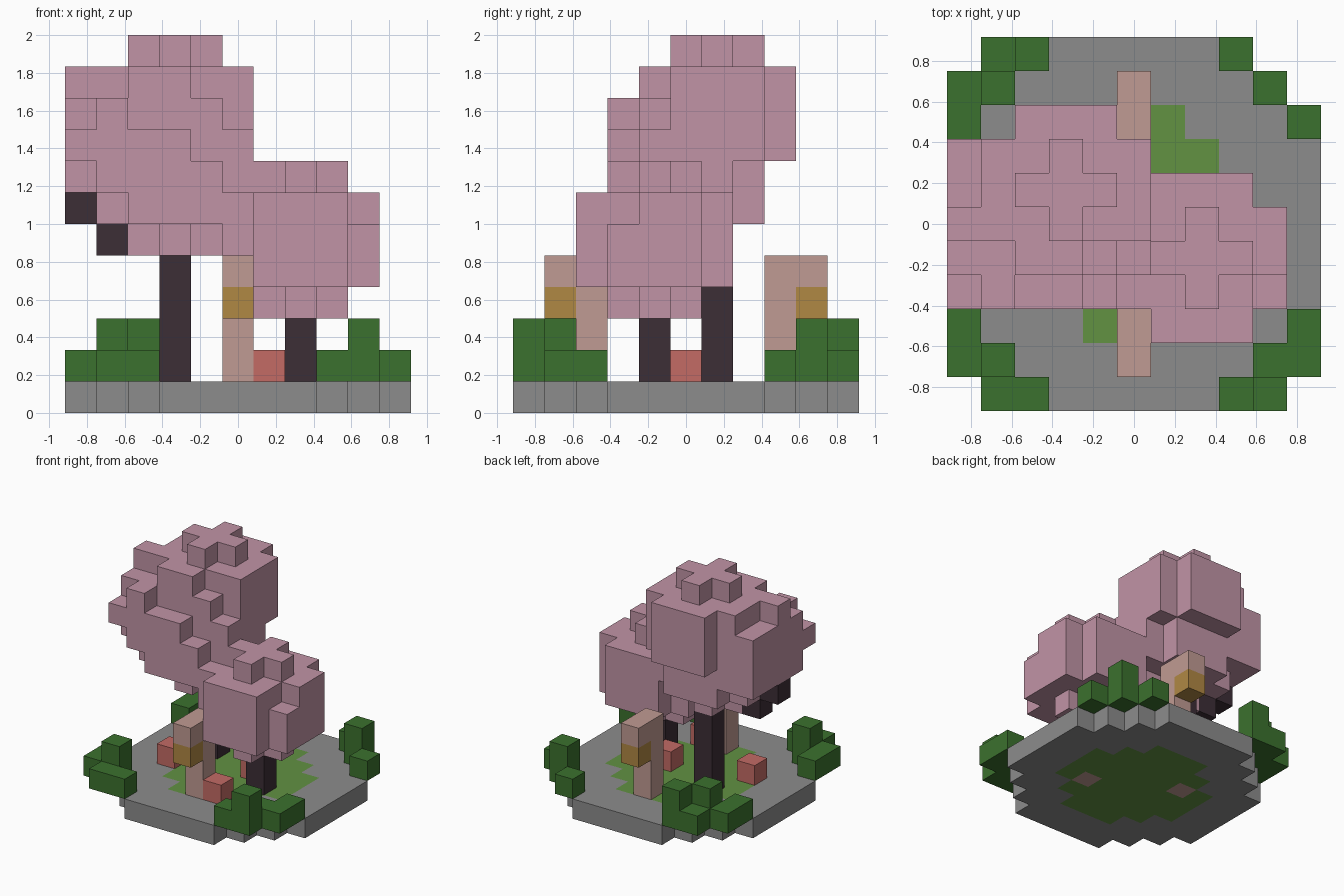
import bpy, bmesh
from mathutils import Vector

U = 1 / 6  # edge length of one block

if "Cube" in bpy.data.objects:
    bpy.data.objects.remove(bpy.data.objects["Cube"], do_unlink=True)


def material(name, rgb):
    """Flat material from 0-255 display values, stored as linear."""
    lin = [((c / 255 + 0.055) / 1.055) ** 2.4 for c in rgb] + [1]
    m = bpy.data.materials.new(name)
    m.use_nodes = True
    m.diffuse_color = lin
    bsdf = m.node_tree.nodes["Principled BSDF"]
    bsdf.inputs["Base Color"].default_value = lin
    bsdf.inputs["Roughness"].default_value = 0.9
    return m


STONE = material("stone_grey", (140, 140, 140))
GRASS = material("grass_green", (98, 146, 66))
HEDGE = material("hedge_green", (59, 113, 46))
BLOSSOM = material("blossom_pink", (193, 148, 166))
BARK = material("dark_bark", (60, 46, 54))
WOOD = material("pale_wood", (192, 155, 147))
LAMP = material("lamp_ochre", (176, 136, 68))
RED = material("seat_red", (195, 107, 101))


def blocks(name, cells, mats, pick=lambda c: 0):
    """Build the outer skin of a set of unit blocks."""
    cells = set(cells)
    bm = bmesh.new()
    for cell in sorted(cells):
        centre = Vector(cell) + Vector((0, 0, 0.5))
        for axis in range(3):
            for sign in (-1, 1):
                n = Vector((0, 0, 0))
                n[axis] = sign
                if tuple(int(a + b) for a, b in zip(cell, n)) in cells:
                    continue
                a, b = Vector((0, 0, 0)), Vector((0, 0, 0))
                a[(axis + 1) % 3] = 0.5
                b[(axis + 2) % 3] = 0.5 * sign
                mid = centre + n * 0.5
                ring = (mid - a - b, mid + a - b, mid + a + b, mid - a + b)
                face = bm.faces.new([bm.verts.new(p * U) for p in ring])
                face.material_index = pick(cell)
    bmesh.ops.remove_doubles(bm, verts=bm.verts, dist=U / 100)
    mesh = bpy.data.meshes.new(name)
    bm.to_mesh(mesh)
    bm.free()
    for m in mats:
        mesh.materials.append(m)
    obj = bpy.data.objects.new(name, mesh)
    bpy.context.collection.objects.link(obj)
    return obj


def ball(cx, cy, cz):
    """Five-block-wide rounded cluster."""
    r = range(-2, 3)
    return {(cx + i, cy + j, cz + k) for i in r for j in r for k in r
            if i * i + j * j + k * k <= 6 and
            not (abs(k) == 2 and abs(i) + abs(j) > 1)}


def column(x, y, z0, z1):
    return {(x, y, z) for z in range(z0, z1)}


# Round stone base with a grass patch and root blocks
span = range(-5, 6)
disc = [(x, y, 0) for x in span for y in span if x * x + y * y <= 30]
roots = [(-2, 1), (2, -1)]


def ground_colour(c):
    if c[:2] in roots:
        return 2
    return 1 if c[0] ** 2 + c[1] ** 2 <= 10 else 0


blocks("base", disc, [STONE, GRASS, WOOD], ground_colour)

# Trunks and side branch
branch = {(-4, 0, 5), (-5, 0, 6)}
blocks("tall_tree_trunk", column(-2, 1, 1, 5), [BARK])
blocks("tall_tree_branch", branch, [BARK])
blocks("small_tree_trunk", column(2, -1, 1, 3), [BARK])

# Blossom crowns, with a few corner blocks left out
small = ball(2, -1, 5) - {(4, -2, 6)}
top = ball(-2, 1, 9) - {(-1, -1, 10)}
side = ball(-4, 0, 8) - {(-5, -2, 9), (-3, -2, 9), (-5, -2, 7), (-4, -1, 10)}
low = ball(-2, 0, 7) - {(-1, -2, 8)}
tall = {c for c in top | side | low if c[0] >= -5} - branch - small
blocks("tall_tree_blossom", tall, [BLOSSOM])
blocks("small_tree_blossom", small, [BLOSSOM])

# Lamp posts, front and back
for side_name, s in (("front", -1), ("back", 1)):
    post = column(0, 3 * s, 1, 5) | {(0, 4 * s, 4)}
    blocks(side_name + "_lamp_post", post, [WOOD])
    blocks(side_name + "_lantern", [(0, 4 * s, 3)], [LAMP])

# Seats
for i, (x, y) in enumerate([(1, -3), (-3, -1), (1, 0)]):
    blocks(f"seat_{i + 1}", [(x, y, 1)], [RED])

# Hedges around the rim: low blocks, then the raised ones
hedges = {
    "front_left_hedge": ([(3, -5), (4, -4), (5, -4), (5, -3)], [(4, -5)]),
    "front_right_hedge": ([(-5, -3), (-5, -4), (-4, -5), (-3, -5)], [(-4, -4)]),
    "back_right_hedge": ([(-4, 5), (-5, 4), (-5, 3)], [(-3, 5), (-4, 4)]),
    "back_left_hedge": ([(3, 5), (5, 3)], [(4, 4)]),
}
for name, (short, high) in hedges.items():
    cells = {(x, y, 1) for x, y in short + high} | {(x, y, 2) for x, y in high}
    blocks(name, cells, [HEDGE])
